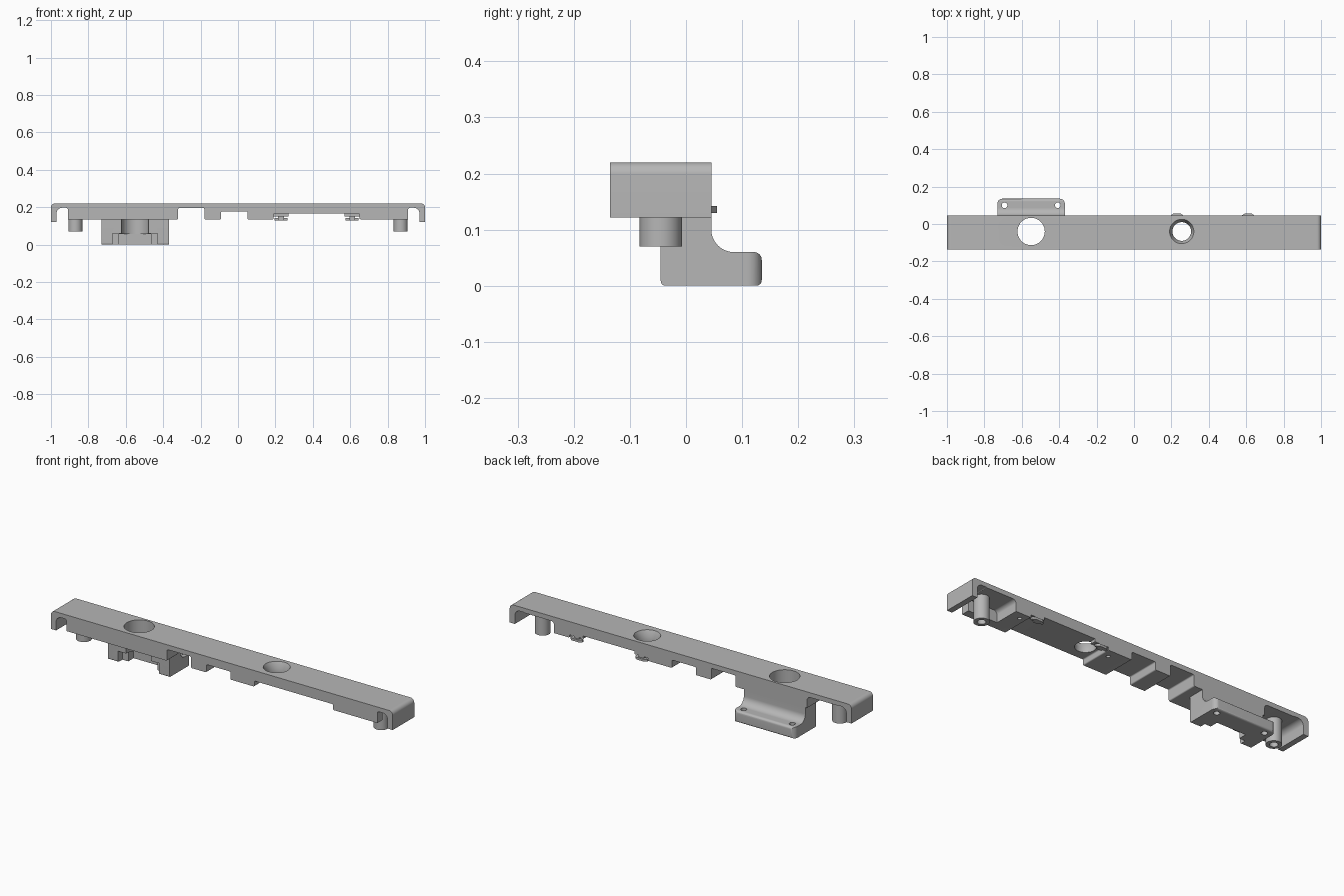
import bpy, bmesh, math
from mathutils import Vector

cube = bpy.data.objects.get("Cube")
if cube:
    bpy.data.objects.remove(cube, do_unlink=True)

grey = bpy.data.materials.new("plain grey")
grey.use_nodes = True
grey.diffuse_color = (0.47, 0.47, 0.47, 1)
grey.node_tree.nodes["Principled BSDF"].inputs["Base Color"].default_value = grey.diffuse_color


def rounded(points):
    """Turn (u, v[, radius]) corners into an outline with filleted corners."""
    out = []
    for i, p in enumerate(points):
        c = Vector(p[:2])
        if len(p) == 2:
            out.append(c)
            continue
        a = (Vector(points[i - 1][:2]) - c).normalized()
        b = (Vector(points[(i + 1) % len(points)][:2]) - c).normalized()
        half = a.angle(b) / 2
        centre = c + (a + b).normalized() * p[2] / math.sin(half)
        start = c + a * p[2] / math.tan(half) - centre
        end = c + b * p[2] / math.tan(half) - centre
        for k in range(9):
            t = k / 8
            out.append(centre + start.lerp(end, t).normalized() * p[2])
    return out


def prism(name, points, axis, lo, hi):
    """Extrude an outline along one axis."""
    place = {"x": lambda p, d: (d, p.x, p.y),
             "y": lambda p, d: (p.x, d, p.y),
             "z": lambda p, d: (p.x, p.y, d)}[axis]
    bm = bmesh.new()
    face = bm.faces.new([bm.verts.new(place(p, lo)) for p in rounded(points)])
    top = bmesh.ops.extrude_face_region(bm, geom=[face])["geom"]
    shift = Vector(place(Vector((0, 0)), hi - lo))
    bmesh.ops.translate(bm, verts=[v for v in top if isinstance(v, bmesh.types.BMVert)], vec=shift)
    bmesh.ops.recalc_face_normals(bm, faces=bm.faces)
    mesh = bpy.data.meshes.new(name)
    bm.to_mesh(mesh)
    bm.free()
    mesh.materials.append(grey)
    ob = bpy.data.objects.new(name, mesh)
    bpy.context.collection.objects.link(ob)
    return ob


def box(name, x, y, z):
    return prism(name, [(x[0], y[0]), (x[1], y[0]), (x[1], y[1]), (x[0], y[1])], "z", *z)


def round_bar(name, x, y, r, lo, hi, top_r=None):
    """Vertical cylinder or cone."""
    bm = bmesh.new()
    bmesh.ops.create_cone(bm, cap_ends=True, segments=48, radius1=r,
                          radius2=top_r or r, depth=hi - lo)
    bmesh.ops.translate(bm, verts=bm.verts, vec=(x, y, (lo + hi) / 2))
    mesh = bpy.data.meshes.new(name)
    bm.to_mesh(mesh)
    bm.free()
    mesh.materials.append(grey)
    ob = bpy.data.objects.new(name, mesh)
    bpy.context.collection.objects.link(ob)
    return ob


def carve(ob, cutters, operation="DIFFERENCE"):
    """Apply boolean cutters, then remove them."""
    for c in cutters:
        c.hide_render = True
        m = ob.modifiers.new("cut", "BOOLEAN")
        m.object, m.operation, m.solver = c, operation, "EXACT"
        bpy.context.view_layer.update()
        done = bpy.data.meshes.new_from_object(ob.evaluated_get(bpy.context.evaluated_depsgraph_get()))
        ob.modifiers.clear()
        ob.data = done
        bpy.data.objects.remove(c, do_unlink=True)


def smooth(ob):
    bpy.ops.object.select_all(action="DESELECT")
    ob.select_set(True)
    bpy.context.view_layer.objects.active = ob
    bpy.ops.object.shade_smooth_by_angle(angle=math.radians(30))


BACK, FRONT, LOW = 0.045, -0.135, 0.135
HOLE_X, HOLE_Y = -0.55, -0.04

# Long bar: stepped underside, rounded ends, arched slots near each end
outline = [(-1, 0.122), (-0.97, 0.122), (-0.97, 0.197, 0.03), (-0.91, 0.197, 0.01), (-0.91, LOW)]
for left, right, roof in ((-0.32, -0.18, 0.195), (-0.09, 0.05, 0.177), (0.19, 0.65, 0.165)):
    outline += [(left, LOW, 0.006), (left, roof, 0.006), (right, roof, 0.006), (right, LOW, 0.006)]
outline += [(0.91, LOW), (0.91, 0.197, 0.01), (0.97, 0.197, 0.03), (0.97, 0.122),
            (1, 0.122), (1, 0.22, 0.022), (-1, 0.22, 0.022)]
bar = prism("main_bar", outline, "y", FRONT, BACK)

# Pockets behind the front wall, round holes and small screw bores
cutters = []
for s in (-1, 1):
    pocket = [(s * 0.74, 0.1), (s * 0.968, 0.1), (s * 0.968, 0.195, 0.03), (s * 0.74, 0.195, 0.02)]
    cutters.append(prism("pocket_cutter", pocket, "y", -0.09, 0.07))
cutters += [round_bar("large_hole_cutter", HOLE_X, HOLE_Y, 0.073, 0.05, 0.3),
            round_bar("small_hole_cutter", 0.255, HOLE_Y, 0.05, 0.1, 0.3),
            round_bar("countersink_cutter", 0.255, HOLE_Y, 0.05, 0.19, 0.23, 0.07),
            round_bar("bore_cutter", 0.154, 0, 0.01, 0.1, 0.17),
            round_bar("bore_cutter", 0.685, 0.005, 0.01, 0.1, 0.17)]
carve(bar, cutters)
smooth(bar)

# Hollow posts in the end pockets
for side, s in (("right", -1), ("left", 1)):
    post = round_bar(side + "_post", s * 0.87, -0.045, 0.0375, 0.07, 0.2)
    carve(post, [round_bar("post_bore_cutter", s * 0.87, -0.045, 0.02, 0.05, 0.16)])
    smooth(post)

# Mounting bracket with a curved foot
foot = [(-0.045, 0, 0.008), (0.135, 0, 0.01), (0.135, 0.06, 0.014), (0.045, 0.06, 0.04),
        (0.045, LOW), (-0.045, LOW)]
bracket = prism("mounting_bracket", foot, "x", -0.73, -0.37)
plan = [(-0.73, -0.1), (-0.37, -0.1), (-0.37, 0.135, 0.025), (-0.73, 0.135, 0.025)]
carve(bracket, [prism("plan_cutter", plan, "z", -0.1, 0.3)], "INTERSECT")
carve(bracket, [round_bar("large_hole_cutter", HOLE_X, HOLE_Y, 0.073, -0.05, 0.3),
                box("wide_recess_cutter", (-0.67, -0.43), (-0.1, -0.01), (-0.05, 0.058)),
                box("deep_recess_cutter", (-0.635, -0.465), (-0.1, 0.035), (-0.05, 0.057))]
      + [round_bar("screw_cutter", x, 0.1, 0.015, -0.05, 0.1) for x in (-0.692, -0.408)])
smooth(bracket)

# Snap clips on the back edge
for name, x in (("inner", 0.23), ("outer", 0.61)):
    box(name + "_clip_base", (x - 0.04, x + 0.04), (0.015, BACK), (0.15, 0.17))
    box(name + "_clip_stem", (x - 0.015, x + 0.015), (0.025, BACK), (0.13, 0.152))
    lip = [(x - 0.035, BACK - 0.01), (x + 0.035, BACK - 0.01), (x + 0.035, BACK),
           (x + 0.02, 0.055), (x - 0.02, 0.055), (x - 0.035, BACK)]
    prism(name + "_clip_lip", lip, "z", 0.13, 0.142)
